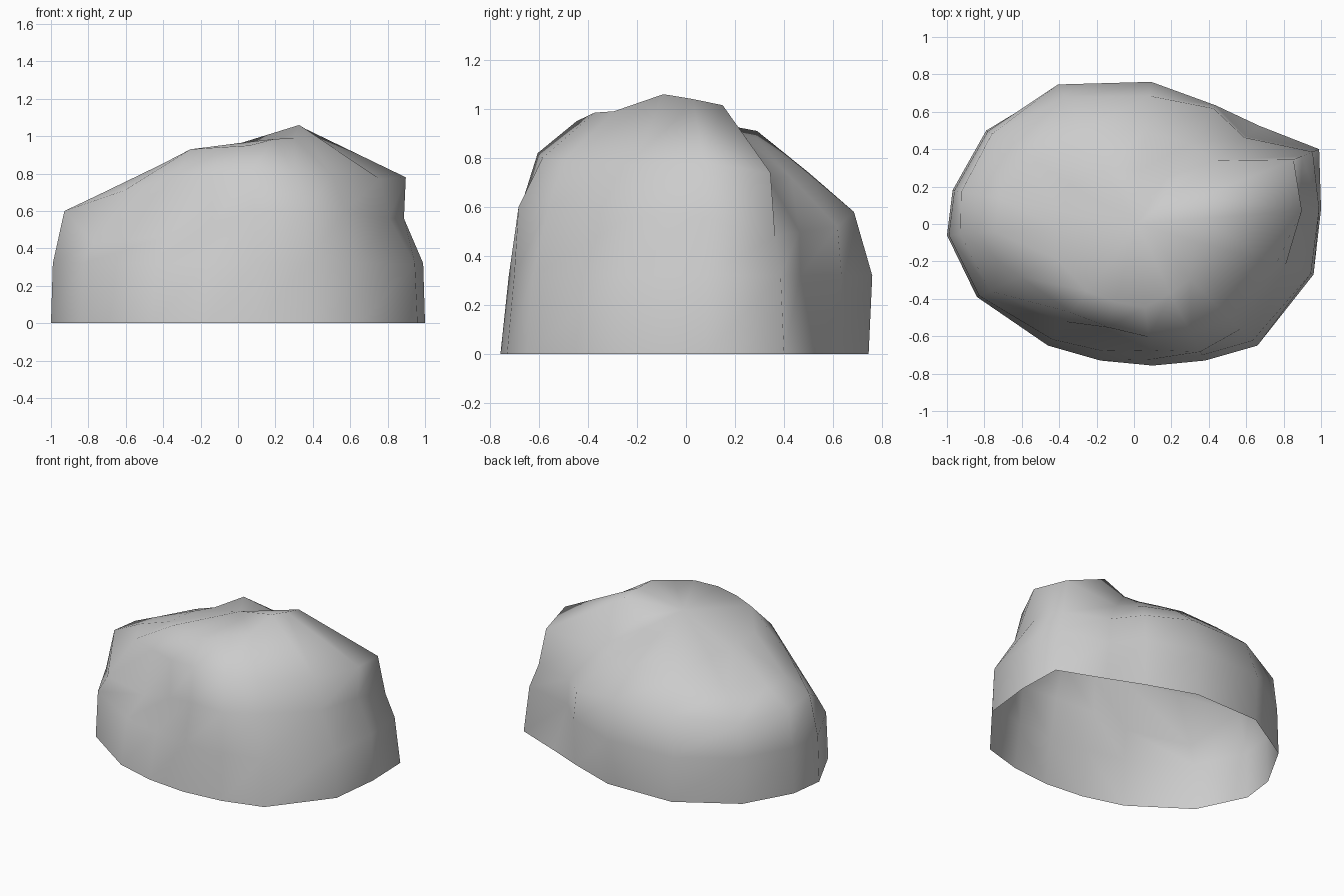
import bpy
import bmesh
from math import cos, sin, atan2

# Footprint, counter-clockwise from the right
footprint = [(1.0, .08), (.99, .40), (.67, .525), (.43, .625), (.09, .745), (-.40, .735),
             (-.79, .50), (-.97, .18), (-1.0, -.06), (-.84, -.39), (-.46, -.65),
             (-.18, -.73), (.10, -.757), (.38, -.73), (.66, -.65), (.96, -.27)]
N = len(footprint)
angles = [atan2(y, x) for x, y in footprint]

# Higher rings: (radius, height) along each footprint direction
belly_scale = [.99, .965, .89, 1.015, 1.02, 1.015, .99, .99,
               .99, .985, .95, .93, .955, .96, .96, .985]
belly = [((x * x + y * y) ** .5 * s, .32) for (x, y), s in zip(footprint, belly_scale)]
shoulder = [(.89, .56), (.97, .48), (.75, .50), (.75, .52), (.69, .58), (.77, .58),
            (.90, .55), (.94, .58), (.93, .60), (.85, .43), (.64, .47),
            (.58, .53), (.68, .60), (.77, .60), (.80, .60), (.84, .56)]
upper = [(.90, .78), (.92, .74), (.55, .71), (.52, .72), (.50, .74), (.57, .74),
         (.69, .68), (.73, .68), (.74, .69), (.67, .71), (.58, .78),
         (.57, .79), (.61, .82), (.66, .80), (.71, .79), (.79, .77)]
crown = [(.36, 1.04), (.40, 1.015), (.30, .92), (.30, .88), (.29, .88), (.33, .91),
         (.39, .82), (.40, .83), (.40, .84), (.45, .85), (.44, .93),
         (.43, .94), (.45, .95), (.42, .985), (.42, .99), (.34, 1.06)]

# Boulder: lofted rings, open underneath, closed at the top
bm = bmesh.new()
loops = [[bm.verts.new((x, y, 0)) for x, y in footprint]]
for ring in (belly, shoulder, upper, crown):
    loops.append([bm.verts.new((r * cos(a), r * sin(a), z))
                  for a, (r, z) in zip(angles, ring)])
for lo, hi in zip(loops, loops[1:]):
    for i in range(N):
        j = (i + 1) % N
        bm.faces.new((lo[i], lo[j], hi[j], hi[i]))
top = bm.verts.new((.02, 0, .965))
for i in range(N):
    bm.faces.new((loops[-1][i], loops[-1][(i + 1) % N], top))

mesh = bpy.data.meshes.new("boulder")
bm.to_mesh(mesh)
bm.free()
for p in mesh.polygons:
    p.use_smooth = True
obj = bpy.data.objects.new("boulder", mesh)
bpy.context.collection.objects.link(obj)
